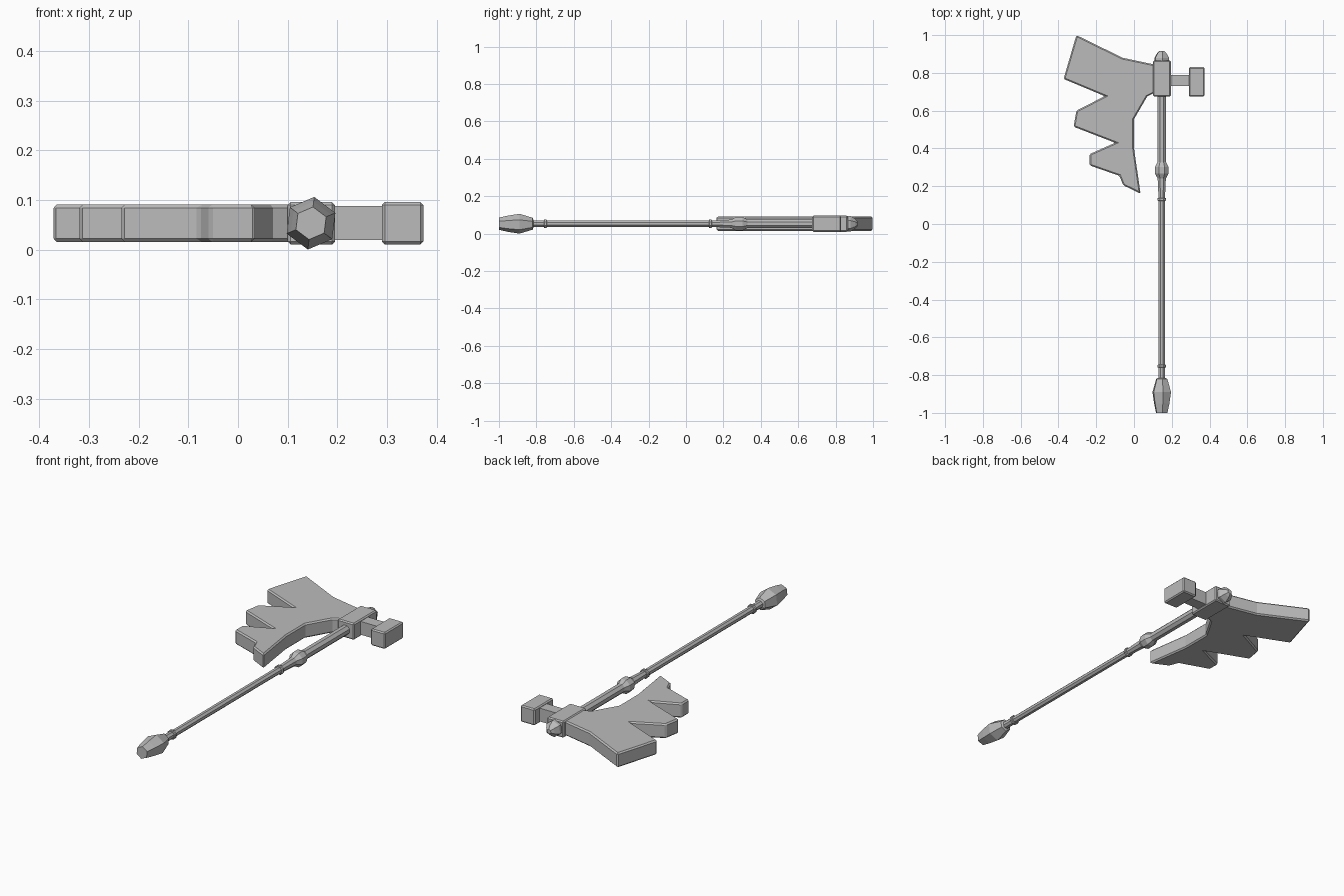
import bpy, bmesh, math
from mathutils import Vector

cube = bpy.data.objects.get("Cube")
if cube:
    bpy.data.objects.remove(cube, do_unlink=True)

GREY = (0.5, 0.5, 0.5, 1.0)
mat = bpy.data.materials.new("stone grey")
mat.use_nodes = True
mat.diffuse_color = GREY
mat.node_tree.nodes["Principled BSDF"].inputs["Base Color"].default_value = GREY

AXIS_X, AXIS_Z = 0.147, 0.053


def finish(name, bm, bevel=0):
    bmesh.ops.recalc_face_normals(bm, faces=bm.faces)
    mesh = bpy.data.meshes.new(name)
    bm.to_mesh(mesh)
    bm.free()
    mesh.materials.append(mat)
    obj = bpy.data.objects.new(name, mesh)
    bpy.context.collection.objects.link(obj)
    if bevel:
        mod = obj.modifiers.new("chamfer", "BEVEL")
        mod.width = bevel
        mod.segments = 1
        mod.limit_method = "ANGLE"
        mod.angle_limit = math.radians(40)
    return obj


def box(name, x, y, z, bevel=0):
    bm = bmesh.new()
    bmesh.ops.create_cube(bm, size=1)
    for v in bm.verts:
        v.co = Vector([(r[0] + r[1]) / 2 + c * (r[1] - r[0]) for c, r in zip(v.co, (x, y, z))])
    return finish(name, bm, bevel)


def turned(name, profile, sides=6, turn=83):
    """Revolve (y, radius) points about the shaft axis, with capped ends."""
    bm = bmesh.new()
    rings = []
    for y, r in profile:
        angles = [math.radians(turn) + math.tau * i / sides for i in range(sides)]
        rings.append([bm.verts.new((AXIS_X + r * math.cos(a), y, AXIS_Z + r * math.sin(a)))
                      for a in angles])
    for a, b in zip(rings, rings[1:]):
        for i in range(sides):
            j = (i + 1) % sides
            bm.faces.new((a[i], a[j], b[j], b[i]))
    bm.faces.new(rings[0])
    bm.faces.new(rings[-1])
    return finish(name, bm)


# Jagged blade, extruded from its outline
outline = [(-0.305, 1.0), (-0.06, 0.88), (0.12, 0.842), (0.12, 0.70), (0.07, 0.675),
           (0.0, 0.555), (0.0, 0.40), (0.035, 0.16), (-0.057, 0.205), (-0.077, 0.255),
           (-0.235, 0.31), (-0.235, 0.37), (-0.10, 0.43), (-0.32, 0.515),
           (-0.305, 0.60), (-0.155, 0.677), (-0.373, 0.768)]
bm = bmesh.new()
face = bm.faces.new([bm.verts.new((x, y, 0.015)) for x, y in outline])
top = bmesh.ops.extrude_face_region(bm, geom=[face])["geom"]
bmesh.ops.translate(bm, vec=(0, 0, 0.076),
                    verts=[e for e in top if isinstance(e, bmesh.types.BMVert)])
finish("blade", bm, 0.007)

# Head blocks
box("head_collar", (0.1, 0.195), (0.675, 0.865), (0.01, 0.096), 0.006)
box("hammer_neck", (0.18, 0.30), (0.73, 0.79), (0.019, 0.088))
box("hammer_face", (0.29, 0.373), (0.675, 0.83), (0.01, 0.096), 0.006)

# Shaft and its fittings
turned("lower_shaft", [(-0.83, 0.02), (-0.75, 0.018), (0.13, 0.018), (0.25, 0.024)], 8, 22.5)
turned("upper_shaft", [(0.25, 0.025), (0.70, 0.025)], 8, 22.5)
for name, y in (("lower_ring", -0.752), ("upper_ring", 0.13)):
    turned(name, [(y - 0.008, 0.021), (y - 0.005, 0.025), (y + 0.005, 0.025), (y + 0.008, 0.021)], 8, 22.5)
turned("grip_bulge", [(0.24, 0.023), (0.268, 0.039), (0.302, 0.039), (0.328, 0.025)], 8, 22.5)
turned("top_finial", [(0.86, 0.042), (0.88, 0.042), (0.905, 0.026), (0.917, 0.012)])
turned("pommel", [(-1.0, 0.033), (-0.95, 0.044), (-0.89, 0.0533), (-0.82, 0.032), (-0.815, 0.02)])
